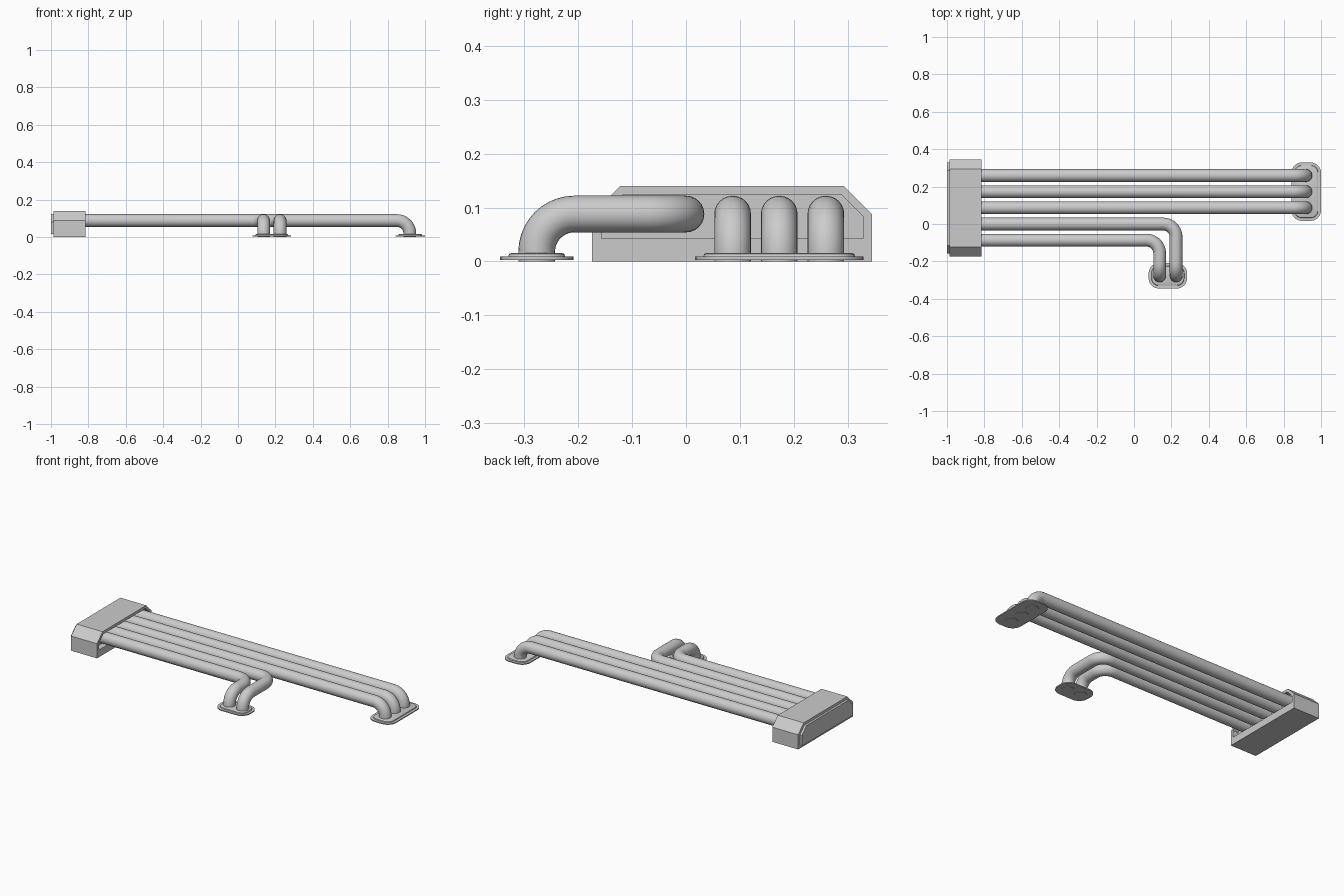
import bpy, bmesh, math
from mathutils import Vector

if "Cube" in bpy.data.objects:
    bpy.data.objects.remove(bpy.data.objects["Cube"])

R, Z, PITCH = 0.034, 0.088, 0.0865   # pipe radius, axis height, spacing


def loft(name, rings, smooth=False):
    """Skin equal-length rings of points and cap both ends."""
    bm = bmesh.new()
    vs = [[bm.verts.new(p) for p in ring] for ring in rings]
    n = len(vs[0])
    for a, b in zip(vs, vs[1:]):
        for i in range(n):
            j = (i + 1) % n
            bm.faces.new((a[i], a[j], b[j], b[i]))
    bm.faces.new(vs[0][::-1])
    bm.faces.new(vs[-1])
    bmesh.ops.recalc_face_normals(bm, faces=bm.faces)
    me = bpy.data.meshes.new(name)
    bm.to_mesh(me)
    bm.free()
    ob = bpy.data.objects.new(name, me)
    bpy.context.collection.objects.link(ob)
    if smooth:
        shade(ob)
    return ob


def shade(ob):
    bpy.ops.object.select_all(action='DESELECT')
    ob.select_set(True)
    bpy.context.view_layer.objects.active = ob
    bpy.ops.object.shade_smooth_by_angle(angle=math.radians(35))


def rounded_path(corners, rad, seg=10):
    """Replace the inner corners of a right-angled path with arcs."""
    pts = [Vector(c) for c in corners]
    out = [pts[0]]
    for a, p, b in zip(pts, pts[1:], pts[2:]):
        u, v = (a - p).normalized(), (b - p).normalized()
        centre = p + (u + v) * rad
        for k in range(seg + 1):
            t = math.pi / 2 * k / seg
            out.append(centre - v * rad * math.cos(t) - u * rad * math.sin(t))
    return out + [pts[-1]]


def pipe(name, corners, sides=24):
    path = rounded_path(corners, 0.07)
    normal = Vector((0, 0, 1))
    rings = []
    for i, p in enumerate(path):
        tangent = (path[min(i + 1, len(path) - 1)] - path[max(i - 1, 0)]).normalized()
        normal = (normal - tangent * normal.dot(tangent)).normalized()
        side = tangent.cross(normal)
        rings.append([p + R * (normal * math.cos(a) + side * math.sin(a))
                      for a in (2 * math.pi * k / sides for k in range(sides))])
    return loft(name, rings, True)


def flange(name, cx, cy, hx, hy, rad=0.055, seg=6):
    def ring(z, inset):
        r = rad - inset
        pts = []
        for q, (sx, sy) in enumerate(((1, 1), (-1, 1), (-1, -1), (1, -1))):
            for k in range(seg + 1):
                a = math.pi / 2 * (q + k / seg)
                pts.append((cx + sx * (hx - rad) + r * math.cos(a),
                            cy + sy * (hy - rad) + r * math.sin(a), z))
        return pts
    return loft(name, [ring(0.003, 0), ring(0.009, 0), ring(0.009, 0.015),
                       ring(0.014, 0.017), ring(0.016, 0.022)], True)


def housing_ring(x, y0, y1, z0, z1, c):
    return [(x, y0, z0), (x, y1, z0), (x, y1, z1 - c),
            (x, y1 - c, z1), (x, y0 + c, z1), (x, y0, z1 - c)]


# Chamfered housing: raised back plate, body and front recess
outer = (-0.174, 0.345, 0.0, 0.14, 0.052)
inner = (-0.157, 0.328, 0.043, 0.124, 0.040)
plate = (-0.157, 0.328, 0.017, 0.124, 0.043)
loft("housing", [housing_ring(-1.0, *plate), housing_ring(-0.987, *plate),
                 housing_ring(-0.987, *outer), housing_ring(-0.815, *outer),
                 housing_ring(-0.815, *inner), housing_ring(-0.85, *inner)])

# Three long pipes ending in a downward elbow
for i in (1, 2, 3):
    y = PITCH * i
    pipe(f"long_pipe_{i}", [(-0.86, y, Z), (0.919, y, Z), (0.919, y, 0)])

# Two short pipes turning to the front, then down
for i, x in ((0, 0.225), (-1, 0.137)):
    y = PITCH * i
    pipe(f"short_pipe_{1 - i}", [(-0.86, y, Z), (x, y, Z), (x, -0.277, Z), (x, -0.277, 0)])

# Floor flanges
flange("long_pipe_flange", 0.921, 0.173, 0.079, 0.156)
flange("short_pipe_flange", 0.181, -0.277, 0.103, 0.068)
